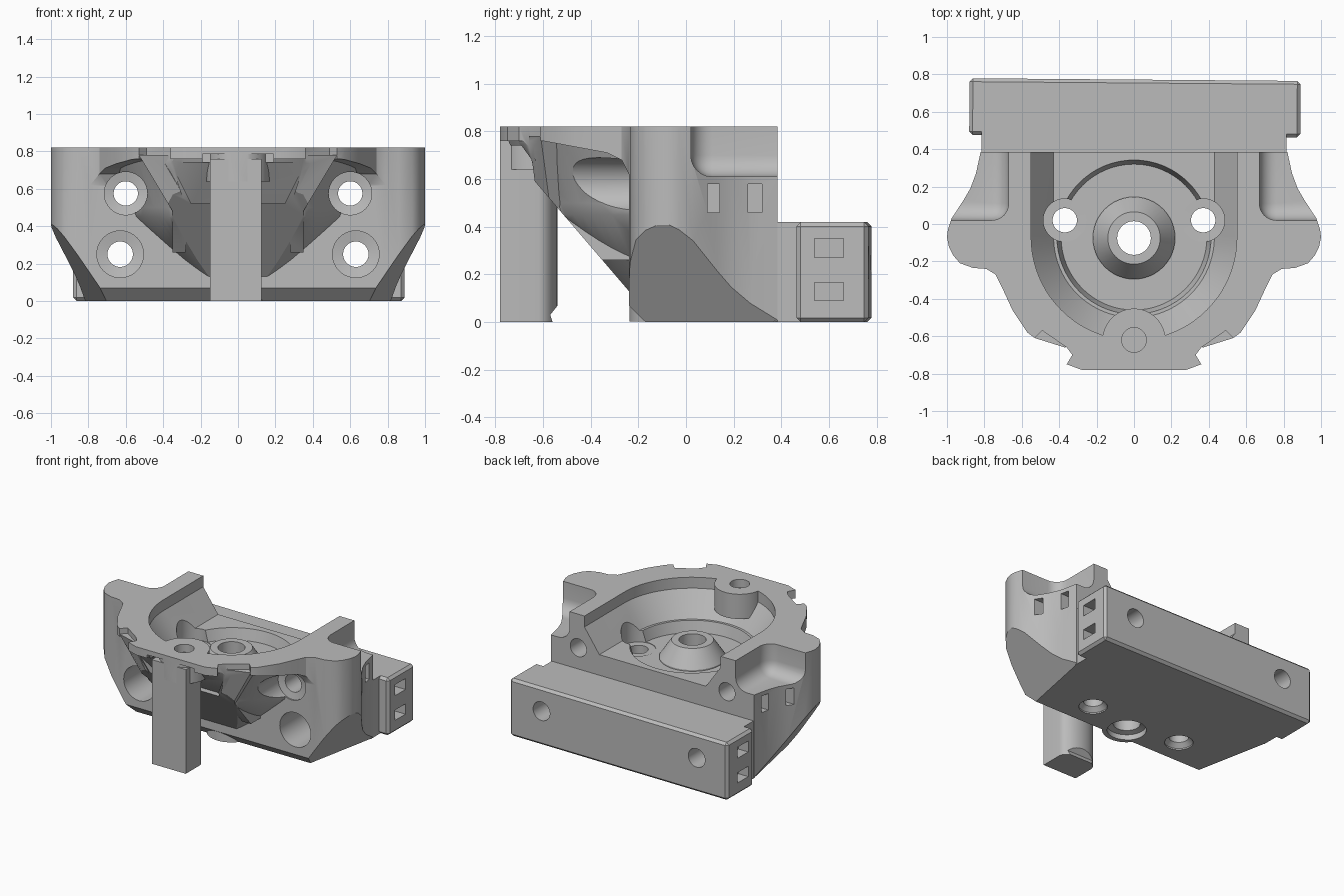
import bpy, bmesh, math
from mathutils import Vector, Matrix

cube = bpy.data.objects.get("Cube")
if cube:
    bpy.data.objects.remove(cube)

grey = bpy.data.materials.new("plain grey")
grey.use_nodes = True
grey.diffuse_color = (0.5, 0.5, 0.5, 1)
grey.node_tree.nodes["Principled BSDF"].inputs["Base Color"].default_value = (0.5, 0.5, 0.5, 1)


def finish(bm, name):
    bmesh.ops.recalc_face_normals(bm, faces=bm.faces)
    mesh = bpy.data.meshes.new(name)
    bm.to_mesh(mesh)
    bm.free()
    mesh.materials.append(grey)
    ob = bpy.data.objects.new(name, mesh)
    bpy.context.collection.objects.link(ob)
    return ob


def loft(name, rings):
    """Skin closed rings of equal length and cap both ends."""
    bm = bmesh.new()
    loops = [[bm.verts.new(p) for p in ring] for ring in rings]
    n = len(loops[0])
    for a, b in zip(loops, loops[1:]):
        for i in range(n):
            j = (i + 1) % n
            bm.faces.new((a[i], a[j], b[j], b[i]))
    bm.faces.new(loops[0])
    bm.faces.new(loops[-1])
    return finish(bm, name)


def prism_z(name, pts, z0, z1):
    return loft(name, [[(x, y, z) for x, y in pts] for z in (z0, z1)])


def prism_x(name, pts, x0, x1):
    return loft(name, [[(x, y, z) for y, z in pts] for x in (x0, x1)])


def box(name, x, y, z, bevel=0.0, segments=1):
    bm = bmesh.new()
    bmesh.ops.create_cube(bm, size=1)
    size = Vector((x[1] - x[0], y[1] - y[0], z[1] - z[0]))
    mid = Vector((x[0] + x[1], y[0] + y[1], z[0] + z[1])) / 2
    for v in bm.verts:
        v.co = mid + v.co * size
    if bevel:
        bmesh.ops.bevel(bm, geom=bm.edges[:], offset=bevel, segments=segments,
                        profile=0.5, affect='EDGES')
    return finish(bm, name)


def turned(name, x, y, steps, n=48):
    """Upright turned shape from (radius, height) steps."""
    turn = [2 * math.pi * i / n for i in range(n)]
    return loft(name, [[(x + r * math.cos(t), y + r * math.sin(t), z) for t in turn]
                       for r, z in steps])


def bore(x, z, steps, n=40):
    """Front-to-back turned shape from (radius, y) steps."""
    turn = [2 * math.pi * i / n for i in range(n)]
    return loft("bore", [[(x + r * math.cos(t), y, z + r * math.sin(t)) for t in turn]
                         for r, y in steps])


def combine(target, tool, how='DIFFERENCE'):
    tool.hide_render = True
    mod = target.modifiers.new("join", 'BOOLEAN')
    mod.operation = how
    mod.solver = 'EXACT'
    mod.object = tool
    bpy.context.view_layer.objects.active = target
    bpy.ops.object.modifier_apply(modifier=mod.name)
    bpy.data.objects.remove(tool)


# Housing outline
half = [(0.28, -0.78), (0.36, -0.75), (0.33, -0.7), (0.36, -0.66), (0.49, -0.57),
        (0.53, -0.61), (0.57, -0.58), (0.65, -0.46), (0.71, -0.33), (0.74, -0.27),
        (0.79, -0.24), (0.86, -0.235), (0.93, -0.21), (0.965, -0.17), (0.99, -0.12), (1, -0.07),
        (0.995, -0.03), (0.975, 0.03), (0.91, 0.13), (0.875, 0.19), (0.845, 0.27), (0.82, 0.385)]
body = prism_z("housing", half + [(-x, y) for x, y in reversed(half)], 0, 0.82)

# Sloping sides towards the base
bm = bmesh.new()
bm.from_mesh(body.data)
for s in (1, -1):
    cut = bmesh.ops.bisect_plane(bm, geom=bm.verts[:] + bm.edges[:] + bm.faces[:],
                                 plane_co=(0.69 * s, -0.24, 0),
                                 plane_no=(0.301 * s, -0.06, -0.204), clear_outer=True)
    edges = [e for e in cut["geom_cut"] if isinstance(e, bmesh.types.BMEdge)]
    bmesh.ops.holes_fill(bm, edges=edges)
bmesh.ops.recalc_face_normals(bm, faces=bm.faces)
bm.to_mesh(body.data)
bm.free()

# Front overhang: a funnel-shaped underside below the rim, filleted into the wall
overhang = prism_x("overhang", [(-1, -0.2), (-0.24, -0.2), (-0.24, 0.62), (-0.27, 0.68),
                                (-0.33, 0.71), (-0.6, 0.76), (-1, 0.76)], -1.2, 1.2)
combine(overhang, turned("funnel", 0, -0.07, [(0.12, 0.03), (0.33, 0.22), (0.57, 0.45),
                                              (0.585, 0.5), (0.72, 0.8)], 72))
combine(body, overhang)

# Ribs spreading up to the notched rim
for s in (1, -1):
    sections = [(0.28, 0.35, -0.22, -0.38, 0.26), (0.27, 0.35, -0.45, -0.57, 0.48),
                (0.37, 0.53, -0.52, -0.61, 0.78)]
    combine(body, loft("rib", [[(s * a, back, z), (s * b, back, z), (s * b, front, z), (s * a, front - 0.05, z)]
                               for a, b, back, front, z in sections]), 'UNION')

# Flat sloping front with a shallow recess and a slit below the lip
combine(body, prism_x("front_slope", [(-0.9, -0.1), (-0.17, -0.1), (-0.17, 0), (-0.24, 0.07),
                                      (-0.24, 0.13), (-0.78, 0.76), (-0.9, 0.76)], -1.2, 1.2))
recess = [(-0.9, 0.52), (-0.53, 0.52), (-0.69, 0.74), (-0.9, 0.74)]
combine(body, loft("front_recess", [[(s * (0.25 + (z - 0.52) / 2), y, z) for y, z in recess]
                                    for s in (-1, 1)]))
combine(body, box("lip_slit", (-0.19, 0.19), (-0.9, -0.7), (0.72, 0.785)))


# Basin open to the back
def basin_ring(r, z):
    arc = [math.pi * (1 + i / 40) for i in range(41)]
    return [(-r, 0.6, z)] + [(r * math.cos(t), -0.07 + r * math.sin(t), z) for t in arc] + [(r, 0.6, z)]


combine(body, loft("basin", [basin_ring(0.43, 0.57), basin_ring(0.55, 0.74), basin_ring(0.55, 0.9)]))
combine(body, turned("bowl", 0, -0.07, [(0.39, 0.49), (0.415, 0.58)], 64))

# Rear mounting block, set very slightly askew
block = box("rear_block", (-0.885, 0.885), (0.47, 0.772), (0, 0.42), 0.018)
block.data.transform(Matrix.Rotation(-0.008, 4, 'Z'))
combine(body, box("block_neck", (-0.815, 0.815), (0.37, 0.55), (0, 0.42)), 'UNION')
combine(body, block, 'UNION')

# Bosses
combine(body, turned("centre_boss", 0, -0.075, [(0.22, 0.44), (0.22, 0.5), (0.14, 0.62)]), 'UNION')
combine(body, turned("front_boss", 0, -0.62, [(0.168, 0.64), (0.168, 0.82)]), 'UNION')
combine(body, turned("base_nub", 0, -0.075, [(0.163, 0.002), (0.163, 0.1)]), 'UNION')
# Trim the boss flush with the slope and the lip
combine(body, box("lip_trim", (-0.3, 0.3), (-0.9, -0.78), (0.5, 1)))

# Upright holes
combine(body, turned("centre_hole", 0, -0.075, [(0.13, -0.1), (0.13, 0.04), (0.09, 0.05), (0.09, 0.9)]))
combine(body, turned("front_hole", 0, -0.62, [(0.066, 0.762), (0.066, 0.9)]))

for s in (1, -1):
    combine(body, turned("side_hole", 0.37 * s, 0.02,
                         [(0.095, -0.1), (0.095, 0.01), (0.065, 0.04), (0.065, 0.485),
                          (0.115, 0.486), (0.115, 0.7)]))
    # Screw holes running front to back
    combine(body, bore(0.6 * s, 0.575, [(0.115, -1), (0.115, -0.23), (0.065, -0.22), (0.065, 1)]))
    combine(body, bore(0.63 * s, 0.25, [(0.125, -1), (0.125, 0.08), (0.068, 0.09), (0.068, 1)]))
    # Scooped side pocket
    x = sorted((0.67 * s, 1.3 * s))
    combine(body, box("side_pocket", x, (0.02, 0.7), (0.61, 1.1), 0.09, 6))
    # Small rectangular slots
    for y0, y1, z0, z1, depth in ((0.09, 0.14, 0.46, 0.58, 0.8), (0.26, 0.32, 0.46, 0.58, 0.76),
                                  (0.54, 0.66, 0.27, 0.35, 0.8), (0.54, 0.66, 0.09, 0.165, 0.8)):
        combine(body, box("slot", sorted((depth * s, 1.2 * s)), (y0, y1), (z0, z1)))

# Detached leg under the front lip, rounded at the back and nicked at the foot
arc = [math.pi * i / 16 for i in range(17)]
leg = prism_z("front_leg", [(-0.15, -0.78), (0.125, -0.78)]
              + [(-0.0125 + 0.1375 * math.cos(t), -0.62 + 0.08 * math.sin(t)) for t in arc], 0, 0.76)
combine(leg, prism_x("foot_nick", [(-0.56, -0.1), (-0.56, 0), (-0.57, 0.03), (-0.53, 0.08), (-0.5, -0.1)],
                     -0.3, 0.3))

for ob in (body, leg):
    bpy.ops.object.select_all(action='DESELECT')
    ob.select_set(True)
    bpy.context.view_layer.objects.active = ob
    bpy.ops.object.shade_smooth_by_angle(angle=math.radians(30))
